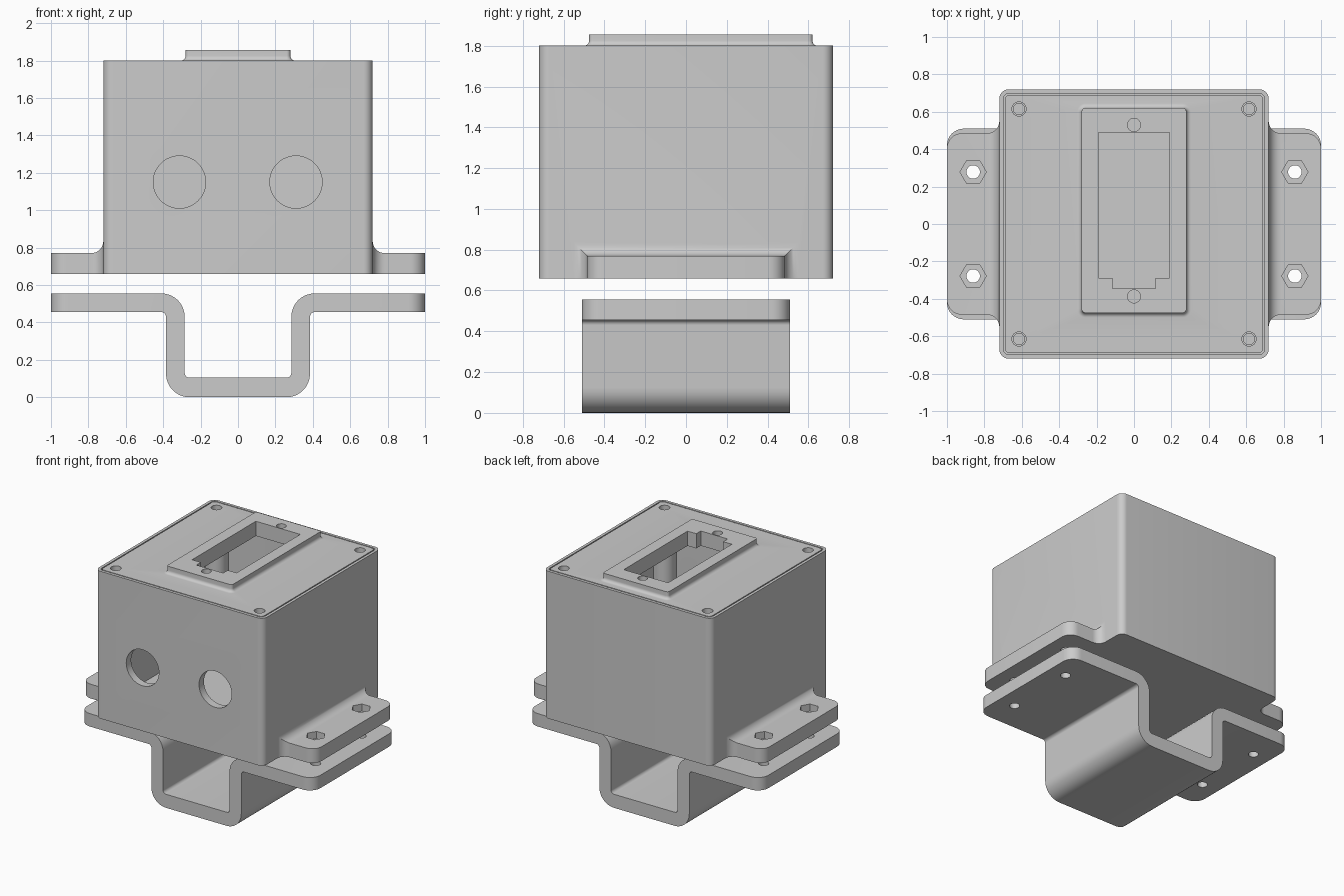
import bpy
import bmesh
import math
from mathutils import Vector

if "Cube" in bpy.data.objects:
    bpy.data.objects.remove(bpy.data.objects["Cube"], do_unlink=True)

grey = bpy.data.materials.new("plain_grey")
grey.use_nodes = True
COLOUR = (0.6, 0.6, 0.6, 1)
grey.diffuse_color = COLOUR
grey.node_tree.nodes["Principled BSDF"].inputs["Base Color"].default_value = COLOUR


def finish(name, bm):
    bmesh.ops.recalc_face_normals(bm, faces=bm.faces)
    mesh = bpy.data.meshes.new(name)
    bm.to_mesh(mesh)
    bm.free()
    mesh.materials.append(grey)
    obj = bpy.data.objects.new(name, mesh)
    bpy.context.collection.objects.link(obj)
    return obj


def loft_mesh(rings):
    """Skin matching rings of 3D points and cap both ends."""
    bm = bmesh.new()
    loops = [[bm.verts.new(p) for p in ring] for ring in rings]
    n = len(loops[0])
    for a, b in zip(loops, loops[1:]):
        for i in range(n):
            j = (i + 1) % n
            bm.faces.new((a[i], a[j], b[j], b[i]))
    bm.faces.new(loops[0])
    bm.faces.new(loops[-1])
    return bm


def loft(name, rings):
    return finish(name, loft_mesh(rings))


def fillet(corners, steps=8):
    """Round each (x, y, radius) corner of a closed outline."""
    out = []
    n = len(corners)
    for i, (x, y, r) in enumerate(corners):
        p = Vector((x, y))
        if r == 0:
            out.append(p)
            continue
        u = (Vector(corners[i - 1][:2]) - p).normalized()
        v = (Vector(corners[(i + 1) % n][:2]) - p).normalized()
        half = u.angle(v) / 2
        centre = p + (u + v).normalized() * r / math.sin(half)
        start = p + u * r / math.tan(half) - centre
        end = p + v * r / math.tan(half) - centre
        phi = start.angle(end)
        for k in range(steps + 1):
            t = k / steps
            out.append(centre + (start * math.sin((1 - t) * phi)
                                 + end * math.sin(t * phi)) / math.sin(phi))
    return out


def rect(x0, x1, y0, y1, r):
    return fillet([(x0, y0, r), (x1, y0, r), (x1, y1, r), (x0, y1, r)])


def at_z(outline, z):
    return [(x, y, z) for x, y in outline]


def prism(name, outline, z0, z1):
    return loft(name, [at_z(outline, z0), at_z(outline, z1)])


def circle(x, y, r, sides=32):
    return [(x + r * math.cos(a), y + r * math.sin(a))
            for a in (math.tau * i / sides for i in range(sides))]


def combine(target, tool, operation="DIFFERENCE"):
    mod = target.modifiers.new("bool", "BOOLEAN")
    mod.object = tool
    mod.operation = operation
    mod.solver = "EXACT"
    bpy.context.view_layer.objects.active = target
    bpy.ops.object.modifier_apply(modifier=mod.name)
    bpy.data.objects.remove(tool, do_unlink=True)


def smooth(obj):
    bpy.ops.object.select_all(action="DESELECT")
    obj.select_set(True)
    bpy.context.view_layer.objects.active = obj
    bpy.ops.object.shade_smooth_by_angle(angle=math.radians(30))


SIGNS = [(sx, sy) for sx in (-1, 1) for sy in (-1, 1)]
BASE, TOP, LEDGE = 0.66, 1.80, 1.74
BOLT_X, BOLT_Y, SCREW = 0.86, 0.278, 0.615

# Enclosure body
body = prism("enclosure_body", rect(-0.72, 0.72, -0.72, 0.72, 0.05), BASE, TOP)


# Mounting flange: rectangular sections flaring into the wall, rounded outer corners
def flange(side):
    sections = [(0.70, 0.55, 0.835)]
    quarter = [math.pi / 2 * i / 8 for i in range(9)]
    flare, corner = 0.065, 0.08
    for a in quarter:
        h = flare * (1 - math.sin(a))
        sections.append((0.72 + flare * (1 - math.cos(a)), 0.485 + h, 0.77 + h))
    for a in quarter:
        sections.append((0.92 + corner * math.sin(a), 0.405 + corner * math.cos(a), 0.77))
    return loft("flange", [[(side * x, -w, BASE), (side * x, w, BASE),
                            (side * x, w, z), (side * x, -w, z)]
                           for x, w, z in sections])


for side in (-1, 1):
    combine(body, flange(side), "UNION")

# Hollow inside and lid recess
combine(body, prism("cavity", rect(-0.66, 0.66, -0.66, 0.66, 0.02), 0.75, 1.9))
combine(body, prism("recess", rect(-0.698, 0.698, -0.698, 0.698, 0.03), LEDGE, 1.9))

# Bolt holes with hexagonal nut pockets
for sx, sy in SIGNS:
    x, y = sx * BOLT_X, sy * BOLT_Y
    combine(body, prism("bolt_hole", circle(x, y, 0.036), 0.6, 0.9))
    combine(body, prism("nut_pocket", circle(x, y, 0.07, 6), 0.715, 0.9))

# Two cable holes in the front wall
for x in (-0.313, 0.31):
    ring = circle(x, 1.15, 0.14, 48)
    combine(body, loft("cable_hole", [[(px, y, pz) for px, pz in ring]
                                      for y in (-0.8, -0.6)]))
smooth(body)

# Screw posts in the inner corners
for sx, sy in SIGNS:
    x, y = sx * SCREW, sy * SCREW
    post = prism("screw_post", circle(x, y, 0.085), 0.74, LEDGE - 0.001)
    combine(post, prism("screw_hole", circle(x, y, 0.03), 1.45, 1.9))
    smooth(post)

# Lid with a raised, flared pad
lid = prism("lid", rect(-0.69, 0.69, -0.69, 0.69, 0.025), LEDGE + 0.001, TOP)
pad_rings = []
flare = 0.025


def pad_ring(grow, z):
    return at_z(rect(-0.28 - grow, 0.28 + grow, -0.475 - grow, 0.62 + grow,
                     0.02 + grow), z)


pad_rings.append(pad_ring(flare, TOP - 0.02))
for i in range(7):
    a = math.pi / 2 * i / 6
    pad_rings.append(pad_ring(flare * (1 - math.sin(a)),
                              TOP + flare * (1 - math.cos(a))))
pad_rings.append(pad_ring(0, 1.855))
combine(lid, loft("pad", pad_rings), "UNION")

# Keyed opening and screw holes in the lid
opening = [(-0.19, 0.49), (-0.19, -0.29), (-0.115, -0.29), (-0.115, -0.345),
           (0.115, -0.345), (0.115, -0.29), (0.19, -0.29), (0.19, 0.49)]
combine(lid, prism("opening", opening, 1.6, 2))
for y in (0.53, -0.387):
    combine(lid, prism("socket_hole", circle(0, y, 0.035), 1.6, 2))
for sx, sy in SIGNS:
    combine(lid, prism("lid_hole", circle(sx * SCREW, sy * SCREW, 0.038), 1.6, 2))
smooth(lid)

# Hat-shaped clamp bracket, bent from thick strip
half = [(1, 0.555, 0), (0.285, 0.555, 0.125), (0.285, 0.105, 0.025)]
under = [(0.385, 0, 0.125), (0.385, 0.455, 0.025), (1, 0.455, 0)]
profile = fillet(half + [(-x, z, r) for x, z, r in reversed(half)]
                 + [(-x, z, r) for x, z, r in reversed(under)] + under)
bm = loft_mesh([[(x, y, z) for x, z in profile] for y in (-0.51, 0.51)])
corners = [e for e in bm.edges
           if all(abs(v.co.x) > 0.999 for v in e.verts)
           and abs(e.verts[0].co.y - e.verts[1].co.y) < 0.01]
bmesh.ops.bevel(bm, geom=corners, offset=0.09, segments=8, profile=0.5, affect="EDGES")
bracket = finish("clamp_bracket", bm)
for sx, sy in SIGNS:
    combine(bracket, prism("bracket_hole",
                           circle(sx * BOLT_X, sy * BOLT_Y, 0.036), 0.4, 0.6))
smooth(bracket)
